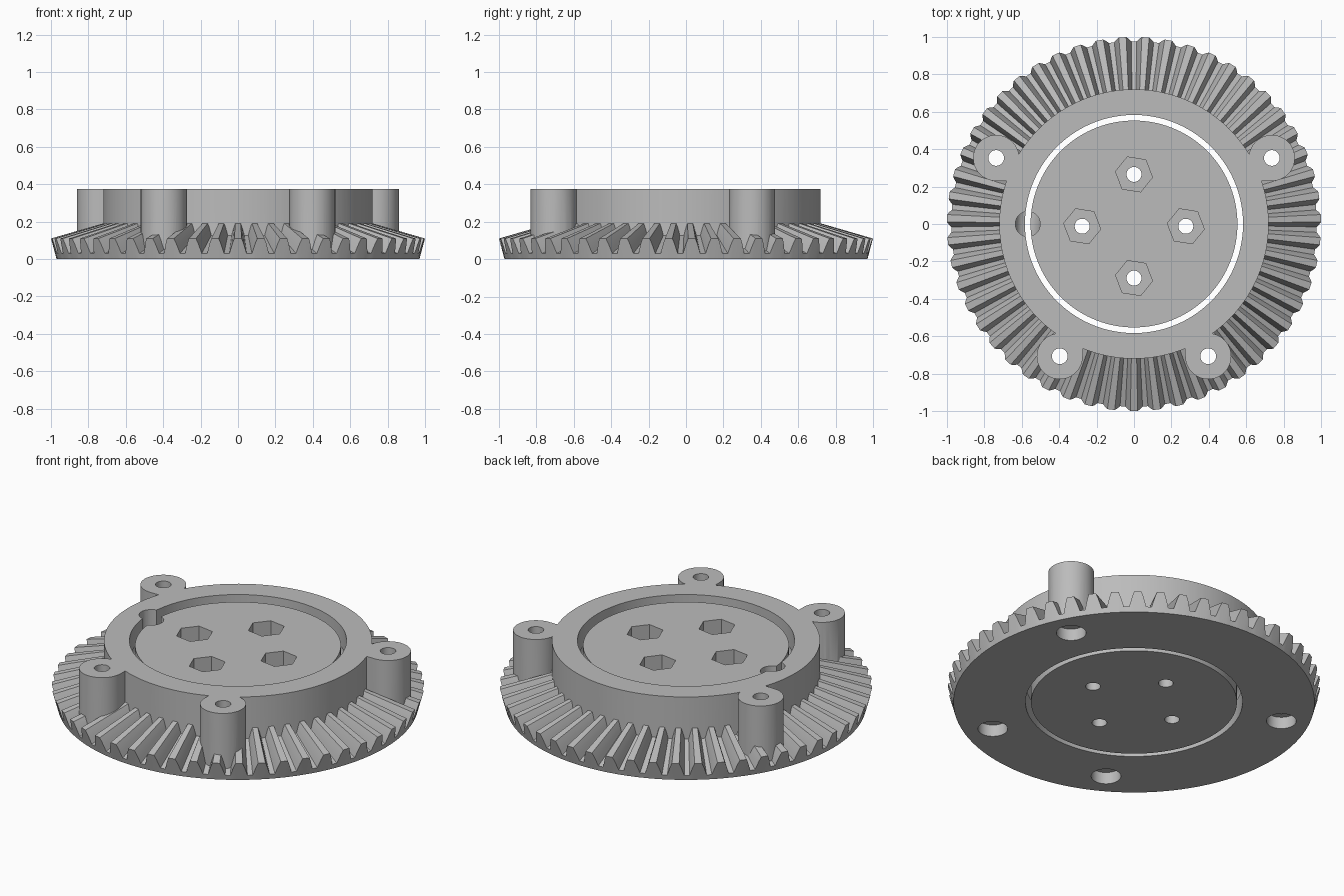
import bpy, bmesh
from math import sin, cos, pi, sqrt, radians, copysign
from mathutils import Vector

if "Cube" in bpy.data.objects:
    bpy.data.objects.remove(bpy.data.objects["Cube"], do_unlink=True)

# Single grey material
grey = bpy.data.materials.new("light grey")
grey.use_nodes = True
grey.diffuse_color = (0.5, 0.5, 0.5, 1)
grey.node_tree.nodes["Principled BSDF"].inputs["Base Color"].default_value = (0.5, 0.5, 0.5, 1)

TEETH = 51
TOP, DISC_TOP = 0.375, 0.345
WALL_R, BORE_R, DISC_R = 0.72, 0.583, 0.553
RACE_R, RACE_Z, BALL_R = 0.568, 0.187, 0.067
APEX_Z = 0.40


def finish(name, bm):
    bmesh.ops.recalc_face_normals(bm, faces=bm.faces[:])
    mesh = bpy.data.meshes.new(name)
    bm.to_mesh(mesh)
    bm.free()
    mesh.materials.append(grey)
    obj = bpy.data.objects.new(name, mesh)
    bpy.context.collection.objects.link(obj)
    return obj


def bridge_loops(bm, loops, closed):
    """Join rings of points with quads; a closed set wraps, an open one is capped."""
    rings = [[bm.verts.new(p) for p in loop] for loop in loops]
    n = len(rings[0])
    pairs = list(zip(rings, rings[1:])) + ([(rings[-1], rings[0])] if closed else [])
    for a, b in pairs:
        for i in range(n):
            j = (i + 1) % n
            bm.faces.new((a[i], a[j], b[j], b[i]))
    if not closed:
        bm.faces.new(rings[0])
        bm.faces.new(rings[-1])


def circle(r, z, angles):
    return [Vector((r * cos(a), r * sin(a), z)) for a in angles]


def prism(name, outline, z0, z1):
    bm = bmesh.new()
    bridge_loops(bm, [[(x, y, z) for x, y in outline] for z in (z0, z1)], False)
    return finish(name, bm)


def disc_outline(x, y, r, sides=40, turn=0.0):
    return [(x + r * cos(turn + 2 * pi * i / sides), y + r * sin(turn + 2 * pi * i / sides))
            for i in range(sides)]


def boolean(target, tool, operation):
    mod = target.modifiers.new("join", 'BOOLEAN')
    mod.operation, mod.solver, mod.object = operation, 'EXACT', tool
    bpy.context.view_layer.objects.active = target
    bpy.ops.object.modifier_apply(modifier=mod.name)
    bpy.data.objects.remove(tool, do_unlink=True)


def race_arc(side, wall_r, steps=10):
    """Groove points from top to bottom, bulging outward (+1) or inward (-1)."""
    half = sqrt(BALL_R ** 2 - (wall_r - RACE_R) ** 2)
    pts = []
    for i in range(steps + 1):
        dz = half * cos(pi * i / steps)
        pts.append((RACE_R + side * sqrt(BALL_R ** 2 - dz ** 2), RACE_Z + dz))
    return pts


# Bevel gear ring: tooth section is (share of pitch, height from root to tip)
section = [(-.38, 0), (-.32, .3), (-.25, .65), (-.16, 1), (.16, 1), (.25, .65), (.32, .3), (.38, 0)]
angles, tooth_outer = [], []
for k in range(TEETH):
    for share, t in section:
        a = -pi / 2 + 2 * pi * (k + share) / TEETH
        r, z = 0.977 + 0.023 * t, 0.03 + 0.08 * t
        angles.append(a)
        tooth_outer.append(Vector((r * cos(a), r * sin(a), z)))
# Teeth taper towards the cone apex and stop at the upright wall
apex = Vector((0, 0, APEX_Z))
tooth_inner = [apex + (p - apex) * (WALL_R / p.xy.length) for p in tooth_outer]
loops = [circle(BORE_R, 0, angles), circle(0.97, 0, angles), tooth_outer, tooth_inner,
         circle(WALL_R, TOP, angles), circle(BORE_R, TOP, angles)]
loops += [circle(r, z, angles) for r, z in race_arc(1, BORE_R)]
bm = bmesh.new()
bridge_loops(bm, loops, True)
ring = finish("gear_ring", bm)

# Screw lugs: round outside, square corner towards the centre
LUG_R = 0.123
lugs = [(s * x, y) for x, y in ((0.737, 0.353), (0.397, -0.707)) for s in (-1, 1)]
for x, y in lugs:
    sx, sy = copysign(1, x), copysign(1, y)
    arc = [-pi / 2 + 1.5 * pi * i / 36 for i in range(37)]
    outline = [(x + sx * LUG_R * cos(a), y + sy * LUG_R * sin(a)) for a in arc]
    outline.append((x - sx * LUG_R, y - sy * LUG_R))
    boolean(ring, prism("lug", outline, 0.02, TOP), 'UNION')

# Screw holes with wide counterbores underneath
for x, y in lugs:
    boolean(ring, prism("screw_hole", disc_outline(x, y, 0.042), -0.1, 0.5), 'DIFFERENCE')
    boolean(ring, prism("counterbore", disc_outline(x, y, 0.08), -0.1, 0.07), 'DIFFERENCE')

# Inner turntable disc with matching ball groove
disc_angles = [2 * pi * i / 120 for i in range(120)]
profile = [(DISC_R, DISC_TOP)] + race_arc(-1, DISC_R) + [(DISC_R, 0)]
bm = bmesh.new()
bridge_loops(bm, [circle(r, z, disc_angles) for r, z in profile], False)
disc = finish("inner_disc", bm)

# Hexagonal nut pockets with bolt holes
SPREAD, SHIFT = 0.277, -0.012
for i in range(4):
    x, y = SPREAD * cos(i * pi / 2), SPREAD * sin(i * pi / 2) + SHIFT
    boolean(disc, prism("nut_pocket", disc_outline(x, y, 0.1, 6, radians(-9)), 0.15, 0.5), 'DIFFERENCE')
    boolean(disc, prism("bolt_hole", disc_outline(x, y, 0.04), -0.1, 0.5), 'DIFFERENCE')

# Ball loading hole across the gap, on the left rim
for part in (ring, disc):
    hole = prism("ball_hole", disc_outline(-RACE_R, 0, BALL_R - 0.0005), RACE_Z, 0.5)
    boolean(part, hole, 'DIFFERENCE')

# Smooth curved walls, keep crisp edges
for part in (ring, disc):
    bpy.ops.object.select_all(action='DESELECT')
    part.select_set(True)
    bpy.context.view_layer.objects.active = part
    bpy.ops.object.shade_smooth_by_angle(angle=radians(22))
